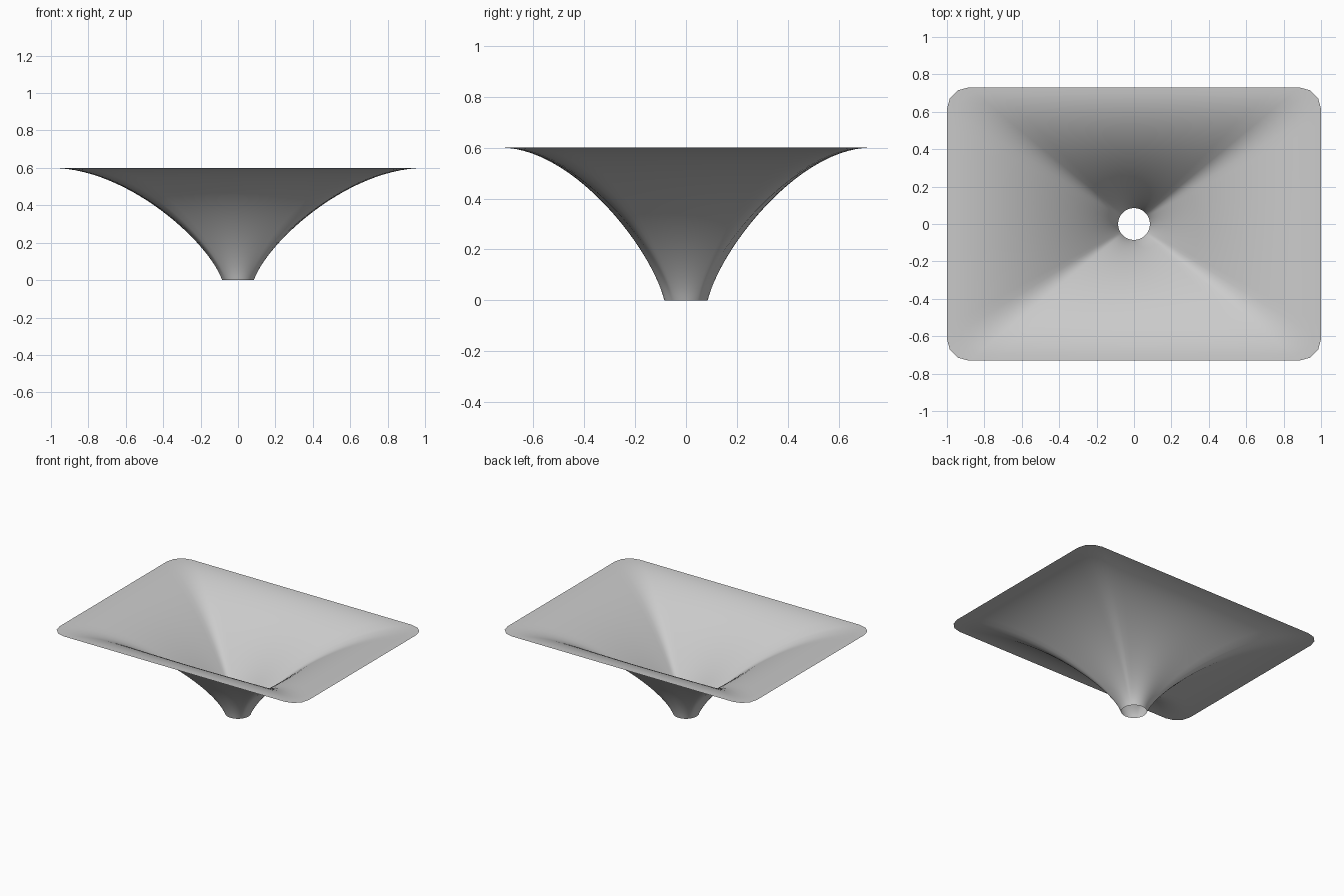
import bpy, bmesh, math
from mathutils import Vector

cube = bpy.data.objects.get("Cube")
if cube:
    bpy.data.objects.remove(cube, do_unlink=True)

HALF_X, HALF_Y, HEIGHT = 1.0, 0.73, 0.6
THROAT, CORNER = 0.085, 0.115
STEPS, EDGE_CUTS, CORNER_CUTS = 28, 10, 3


def mouth_quarter():
    """Rounded rectangle outline from the +x axis to the +y axis."""
    cx, cy = HALF_X - CORNER, HALF_Y - CORNER
    a, b = math.atan2(cy, HALF_X), math.atan2(cx, HALF_Y)
    pts = [Vector((HALF_X, HALF_X * math.tan(a * i / EDGE_CUTS))) for i in range(EDGE_CUTS)]
    for i in range(CORNER_CUTS + 1):
        t = math.pi / 2 * i / CORNER_CUTS
        pts.append(Vector((cx + CORNER * math.cos(t), cy + CORNER * math.sin(t))))
    pts += [Vector((HALF_Y * math.tan(b * i / EDGE_CUTS), HALF_Y))
            for i in range(EDGE_CUTS - 1, -1, -1)]
    return pts


def mouth_outline():
    q = mouth_quarter()
    half = q + [Vector((-p.x, p.y)) for p in reversed(q[:-1])]
    return half + [-p for p in half[1:-1]]


def flare(rim, t):
    """Point on the curve that sweeps from the round throat to the rim."""
    start = rim.normalized() * THROAT
    ctrl = [(start, 0), (start.lerp(rim, 0.075), HEIGHT / 3),
            (start.lerp(rim, 0.55), HEIGHT), (rim, HEIGHT)]
    pts = [Vector((p.x, p.y, z)) for p, z in ctrl]
    while len(pts) > 1:
        pts = [p.lerp(q, t) for p, q in zip(pts, pts[1:])]
    return pts[0]


# Horn: open sheet lofted from a round throat to a rectangular mouth
bm = bmesh.new()
outline = mouth_outline()
rings = [[bm.verts.new(flare(p, i / STEPS)) for p in outline] for i in range(STEPS + 1)]
n = len(outline)
for low, high in zip(rings, rings[1:]):
    for j in range(n):
        k = (j + 1) % n
        bm.faces.new((low[j], high[j], high[k], low[k]))
for face in bm.faces:
    face.smooth = True
bm.normal_update()
mesh = bpy.data.meshes.new("flared_horn")
bm.to_mesh(mesh)
bm.free()
horn = bpy.data.objects.new("flared_horn", mesh)
bpy.context.collection.objects.link(horn)

# Plain grey finish
GREY = (0.6, 0.6, 0.6, 1)
mat = bpy.data.materials.new("light_grey")
mat.use_nodes = True
mat.diffuse_color = GREY
mat.node_tree.nodes["Principled BSDF"].inputs["Base Color"].default_value = GREY
mesh.materials.append(mat)
